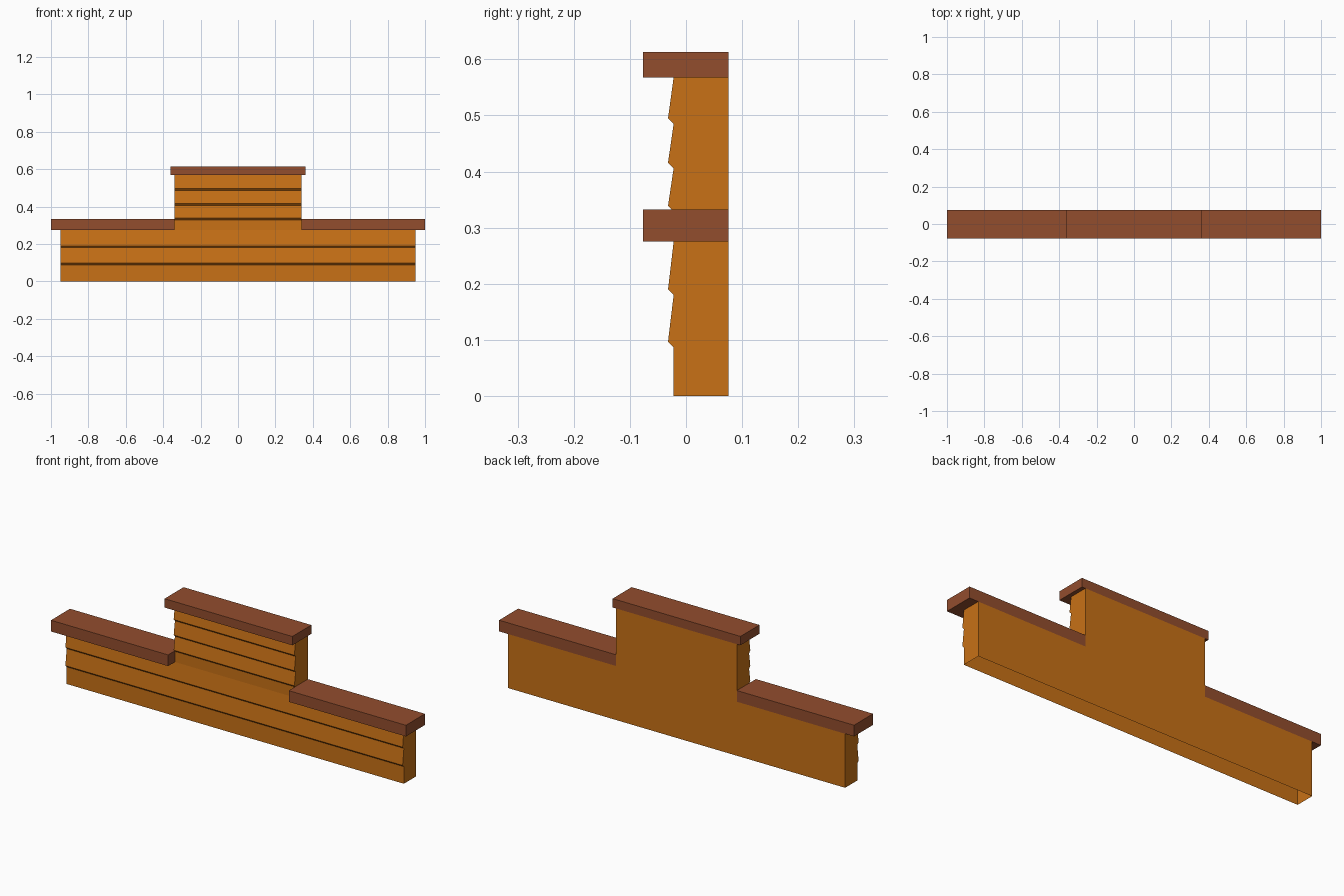
import bpy
import bmesh

if "Cube" in bpy.data.objects:
    bpy.data.objects.remove(bpy.data.objects["Cube"])


def material(name, rgb):
    m = bpy.data.materials.new(name)
    m.diffuse_color = (*rgb, 1)
    m.use_nodes = True
    m.node_tree.nodes["Principled BSDF"].inputs["Base Color"].default_value = m.diffuse_color
    return m


WOOD = material("orange_siding", (0.58, 0.165, 0.008))
TRIM = material("brown_trim", (0.29, 0.075, 0.027))
BACK, FACE, LIP = 0.076, -0.022, -0.032


def finish(name, bm, mat):
    me = bpy.data.meshes.new(name)
    bm.to_mesh(me)
    bm.free()
    me.materials.append(mat)
    ob = bpy.data.objects.new(name, me)
    bpy.context.collection.objects.link(ob)
    return ob


def wall(name, half, front):
    """Hollow siding shell, open below and above: front profile swept along x."""
    bm = bmesh.new()
    pts = [(BACK, front[0][1])] + front + [(BACK, front[-1][1])]
    left = [bm.verts.new((-half, y, z)) for y, z in pts]
    right = [bm.verts.new((half, y, z)) for y, z in pts]
    n = len(pts)
    for i in range(1, n - 2):  # board faces and lips
        bm.faces.new((left[i], right[i], right[i + 1], left[i + 1]))
    bm.faces.new((left[0], left[-1], right[-1], right[0]))  # back
    bm.faces.new(left[::-1])
    bm.faces.new(right)
    return finish(name, bm, WOOD)


def cap(name, x0, x1, z0, z1):
    bm = bmesh.new()
    bmesh.ops.create_cube(bm, size=1)
    for v in bm.verts:
        v.co = (x1 if v.co.x > 0 else x0,
                BACK if v.co.y > 0 else -0.077,
                z1 if v.co.z > 0 else z0)
    return finish(name, bm, TRIM)


def boards(start, seams, top):
    """Overlapping boards: each seam juts out to a lip, then leans back."""
    pts = [(FACE, start)]
    for z in seams:
        pts += [(FACE, z), (LIP, z + 0.010)]
    return pts + [(FACE, top)]


# Siding walls
wall("lower_wall", 0.95, boards(0, (0.087, 0.180), 0.275))
wall("upper_wall", 0.34, boards(0.275, (0.329, 0.406, 0.485), 0.568))

# Trim caps
cap("left_cap", -1.0, -0.34, 0.275, 0.332)
cap("right_cap", 0.34, 1.0, 0.275, 0.332)
cap("top_cap", -0.36, 0.36, 0.568, 0.613)
